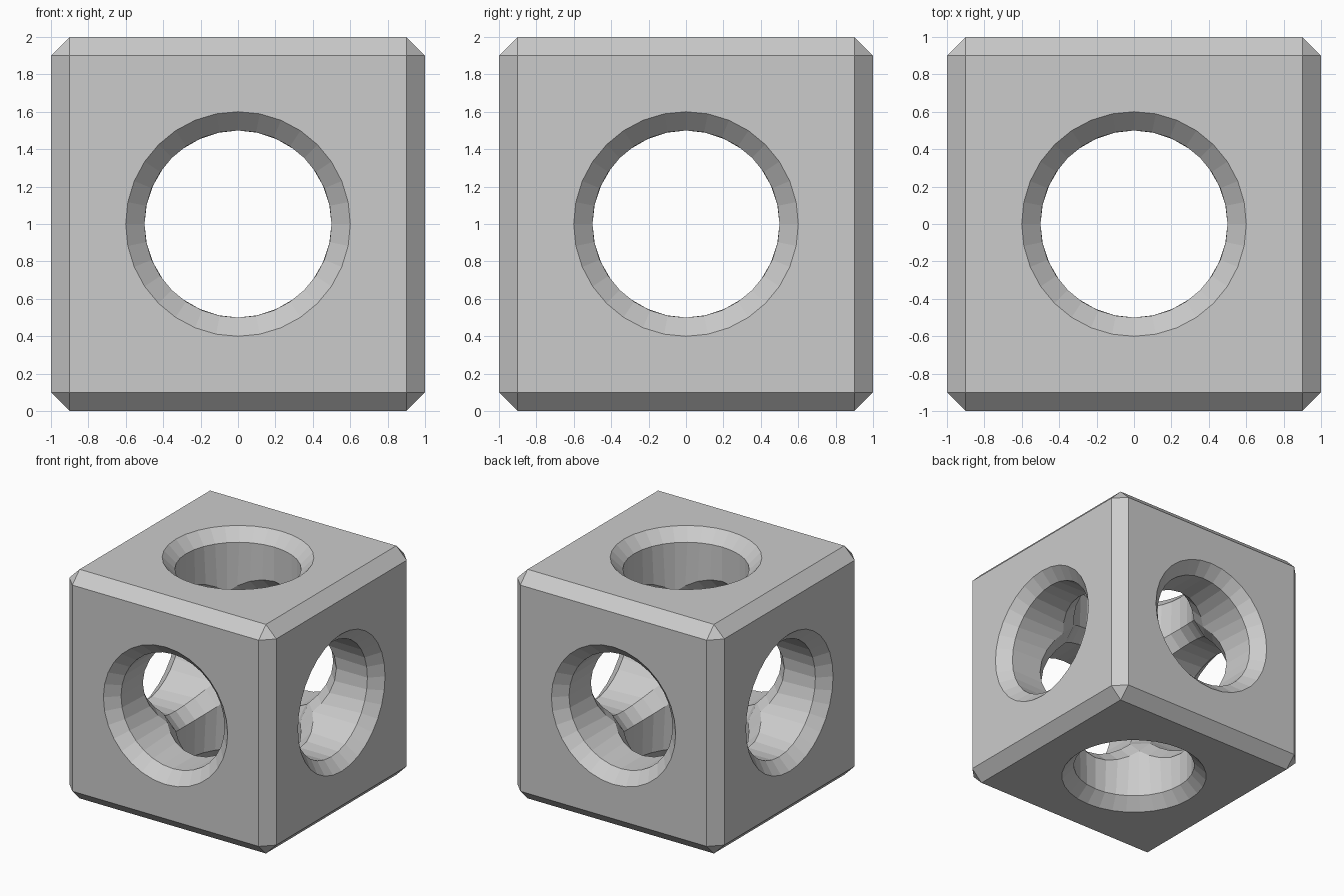
import bpy, bmesh, math
from mathutils import Matrix, Vector

SIDES = 32      # facets around each bore
RADIUS = 0.5    # bore radius
CHAMFER = 0.1

if "Cube" in bpy.data.objects:
    bpy.data.objects.remove(bpy.data.objects["Cube"])

grey = bpy.data.materials.new("light_grey")
grey.use_nodes = True
colour = (0.6, 0.6, 0.6, 1)
grey.diffuse_color = colour
grey.node_tree.nodes["Principled BSDF"].inputs["Base Color"].default_value = colour

bm = bmesh.new()


def add_side(turn):
    """One cube side with a round bore running in to where the bores meet."""
    mouth, inner = [], []
    for i in range(SIDES):
        a = 2 * math.pi * i / SIDES
        x, y = RADIUS * math.cos(a), RADIUS * math.sin(a)
        mouth.append(bm.verts.new(turn @ Vector((x, y, 1))))
        inner.append(bm.verts.new(turn @ Vector((x, y, max(abs(x), abs(y))))))
    # bore wall
    for i in range(SIDES):
        j = (i + 1) % SIDES
        bm.faces.new((mouth[i], mouth[j], inner[j], inner[i]))
    # flat side, split along its diagonals around the hole
    corners = [bm.verts.new(turn @ Vector((x, y, 1)))
               for x, y in ((1, 1), (-1, 1), (-1, -1), (1, -1))]
    quarter = SIDES // 4
    for k in range(4):
        start = quarter // 2 + k * quarter
        arc = [mouth[(start + n) % SIDES] for n in range(quarter + 1)]
        bm.faces.new([corners[k], corners[(k + 1) % 4]] + arc[::-1])


# top, bottom and the four upright sides
for angle in (0, math.pi):
    add_side(Matrix.Rotation(angle, 3, 'X'))
for k in range(4):
    add_side(Matrix.Rotation(k * math.pi / 2, 3, 'Z') @ Matrix.Rotation(math.pi / 2, 3, 'X'))

bmesh.ops.remove_doubles(bm, verts=bm.verts[:], dist=0.001)
bmesh.ops.recalc_face_normals(bm, faces=bm.faces[:])

# chamfer the outer edges, the bore mouths and the inner meeting edges
sharp = [e for e in bm.edges if e.is_manifold and e.calc_face_angle() > math.radians(30)]
bmesh.ops.bevel(bm, geom=sharp, offset=CHAMFER, offset_type='OFFSET', segments=1,
                profile=0.5, affect='EDGES', clamp_overlap=False)
bmesh.ops.recalc_face_normals(bm, faces=bm.faces[:])
bmesh.ops.translate(bm, verts=bm.verts[:], vec=(0, 0, 1))

mesh = bpy.data.meshes.new("bored_cube")
bm.to_mesh(mesh)
bm.free()
mesh.materials.append(grey)
bpy.context.collection.objects.link(bpy.data.objects.new("bored_cube", mesh))
